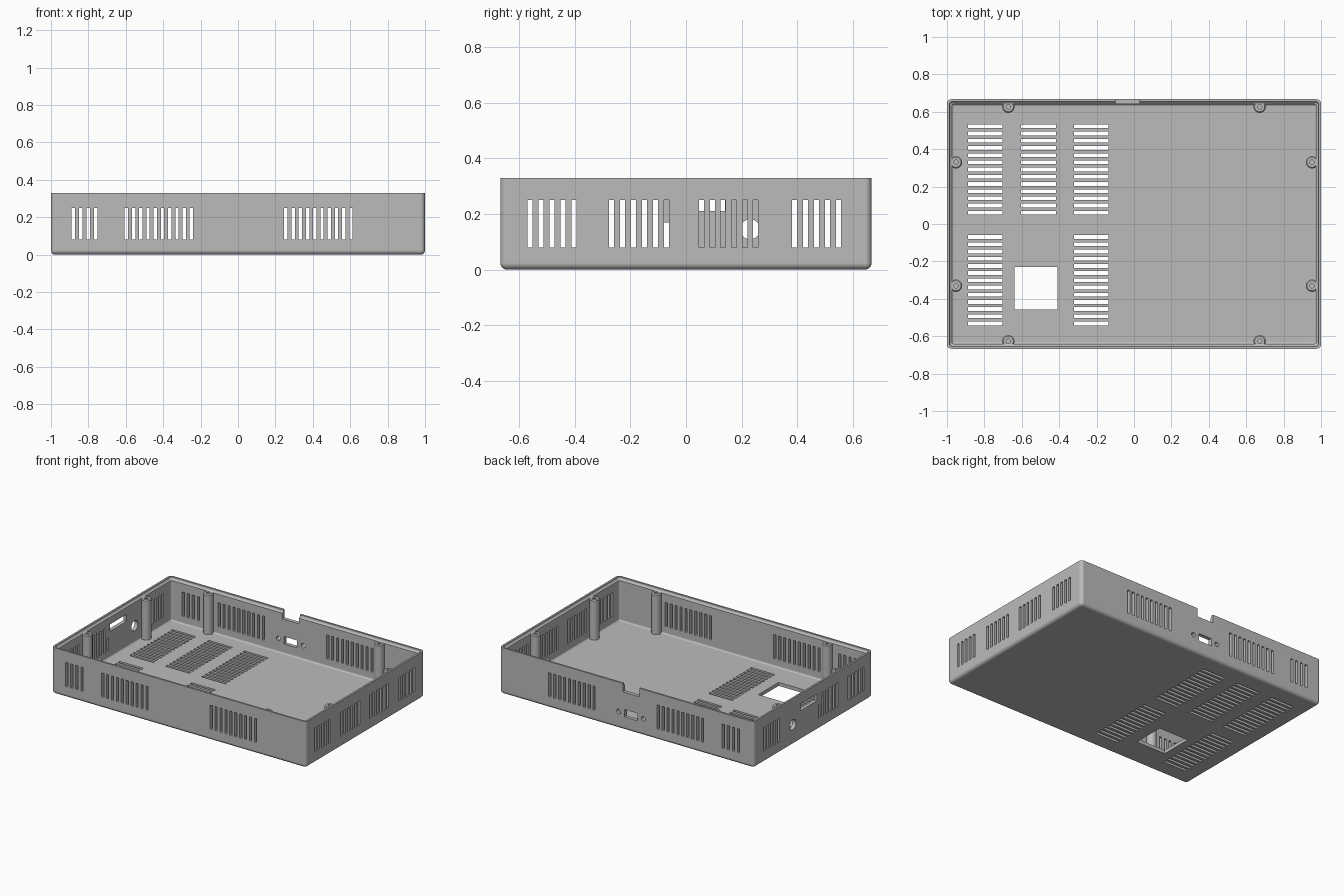
import bpy, bmesh, math
from mathutils import Matrix, Vector

old = bpy.data.objects.get("Cube")
if old:
    bpy.data.objects.remove(old, do_unlink=True)

grey = bpy.data.materials.new("mid grey")
grey.use_nodes = True
grey.diffuse_color = (0.5, 0.5, 0.5, 1)
grey.node_tree.nodes["Principled BSDF"].inputs["Base Color"].default_value = (0.5, 0.5, 0.5, 1)

HX, HY, H = 1.0, 0.667, 0.33
WALL, LIP, STEP, FLOOR = 0.026, 0.013, 0.31, 0.025


def add_box(bm, x0, x1, y0, y1, z0, z1):
    m = Matrix.Translation(((x0 + x1) / 2, (y0 + y1) / 2, (z0 + z1) / 2))
    m = m @ Matrix.Diagonal((x1 - x0, y1 - y0, z1 - z0, 1))
    bmesh.ops.create_cube(bm, size=1, matrix=m)


def to_object(bm, name):
    bmesh.ops.recalc_face_normals(bm, faces=bm.faces)
    me = bpy.data.meshes.new(name)
    bm.to_mesh(me)
    bm.free()
    ob = bpy.data.objects.new(name, me)
    bpy.context.collection.objects.link(ob)
    me.materials.append(grey)
    return ob


def tub(name, inset, z0, z1, radius):
    """Box with every edge rounded except those of its top."""
    bm = bmesh.new()
    add_box(bm, inset - HX, HX - inset, inset - HY, HY - inset, z0, z1)
    edges = [e for e in bm.edges if min(v.co.z for v in e.verts) < z1 - 0.001]
    bmesh.ops.bevel(bm, geom=edges, offset=radius, segments=5, profile=0.5, affect='EDGES')
    return to_object(bm, name)


def smooth(ob, angle):
    bpy.ops.object.select_all(action='DESELECT')
    ob.select_set(True)
    bpy.context.view_layer.objects.active = ob
    bpy.ops.object.shade_smooth_by_angle(angle=math.radians(angle))


def row(start, end, count):
    return [start + (end - start) * i / (count - 1) for i in range(count)]


# Case body, cavity and the stepped rim
shell = tub("case_shell", 0, 0, H, 0.024)
cutters = [tub("cavity_cutter", WALL, FLOOR, 0.5, 0.012),
           tub("rim_cutter", LIP, STEP, 0.55, 0.015)]

bm = bmesh.new()
S, Z0, Z1 = 0.009, 0.08, 0.25

# Vertical vents in the front and back walls
for group in ((-0.88, -0.76, 4), (-0.597, -0.249, 10), (0.256, 0.604, 10)):
    for x in row(*group):
        for side in (-1, 1):
            add_box(bm, x - S, x + S, side * HY - 0.05, side * HY + 0.05, Z0, Z1)

# Vertical vents in the end walls; the right end gives up some to the sockets
groups = ((-0.56, -0.402, 5), (-0.267, -0.07, 6), (0.056, 0.25, 6), (0.39, 0.548, 5))
for n, group in enumerate(groups):
    for y in row(*group):
        add_box(bm, HX - 0.05, HX + 0.05, y - S, y + S, Z0, Z1)
        if n != 2:
            top = 0.17 if abs(y + 0.07) < 0.01 else Z1
            add_box(bm, -HX - 0.05, -HX + 0.05, y - S, y + S, Z0, top)

# Floor vents and the square opening
for n, x in enumerate((-0.795, -0.51, -0.228)):
    for y in row(0.06, 0.522, 13):
        add_box(bm, x - 0.093, x + 0.093, y - 0.01, y + 0.01, -0.05, 0.06)
        if n != 1:
            add_box(bm, x - 0.093, x + 0.093, -y - 0.02, -y, -0.05, 0.06)
add_box(bm, -0.64, -0.408, -0.457, -0.23, -0.05, 0.06)

# Socket openings in the right end wall
add_box(bm, -HX - 0.05, -HX + 0.05, -0.045, 0.14, 0.21, 0.26)
bmesh.ops.create_cone(bm, cap_ends=True, segments=32, radius1=0.036, radius2=0.036, depth=0.1,
                      matrix=Matrix.Translation((-HX, 0.23, 0.145)) @ Matrix.Rotation(math.pi / 2, 4, 'Y'))

# Back wall notch, connector opening and its two screw holes
add_box(bm, -0.1, 0.03, HY - 0.05, HY + 0.05, 0.27, 0.5)
add_box(bm, -0.087, 0.017, HY - 0.05, HY + 0.05, 0.095, 0.148)
for x in (-0.132, 0.062):
    bmesh.ops.create_cone(bm, cap_ends=True, segments=20, radius1=0.016, radius2=0.016, depth=0.1,
                          matrix=Matrix.Translation((x, HY, 0.122)) @ Matrix.Rotation(math.pi / 2, 4, 'X'))
cutters.append(to_object(bm, "openings_cutter"))

# Carve the case, then drop the cutters
for c in cutters:
    c.hide_render = True
    mod = shell.modifiers.new(c.name, 'BOOLEAN')
    mod.operation, mod.solver, mod.object = 'DIFFERENCE', 'EXACT', c
bpy.context.view_layer.update()
carved = bpy.data.meshes.new_from_object(shell.evaluated_get(bpy.context.evaluated_depsgraph_get()))
shell.modifiers.clear()
shell.data = carved
for c in cutters:
    bpy.data.objects.remove(c, do_unlink=True)
carved.materials.clear()
carved.materials.append(grey)
carved.polygons.foreach_set("material_index", [0] * len(carved.polygons))
smooth(shell, 30)
shell.modifiers.new("even_shading", 'WEIGHTED_NORMAL').keep_sharp = True


# Screw posts with blind holes, turned from one profile
def post(name, x, y):
    profile = [(0.033, FLOOR - 0.01), (0.033, STEP - 0.006), (0.027, STEP),
               (0.012, STEP), (0.012, 0.15), (0, 0.15)]
    bm = bmesh.new()
    verts = [bm.verts.new((r, 0, z)) for r, z in profile]
    edges = [bm.edges.new(pair) for pair in zip(verts, verts[1:])]
    bmesh.ops.spin(bm, geom=verts + edges, cent=(0, 0, 0), axis=(0, 0, 1),
                   angle=math.tau, steps=32)
    bmesh.ops.remove_doubles(bm, verts=bm.verts, dist=0.0002)
    bmesh.ops.holes_fill(bm, edges=[e for e in bm.edges if e.is_boundary], sides=0)
    bmesh.ops.translate(bm, verts=bm.verts, vec=Vector((x, y, 0)))
    smooth(to_object(bm, name), 30)


for sx, lr in ((1, "left"), (-1, "right")):
    for sy, fb in ((-1, "front"), (1, "back")):
        post(f"{fb}_{lr}_wall_post", sx * 0.672, sy * 0.627)
        post(f"{lr}_{fb}_end_post", sx * 0.952, sy * 0.33)
